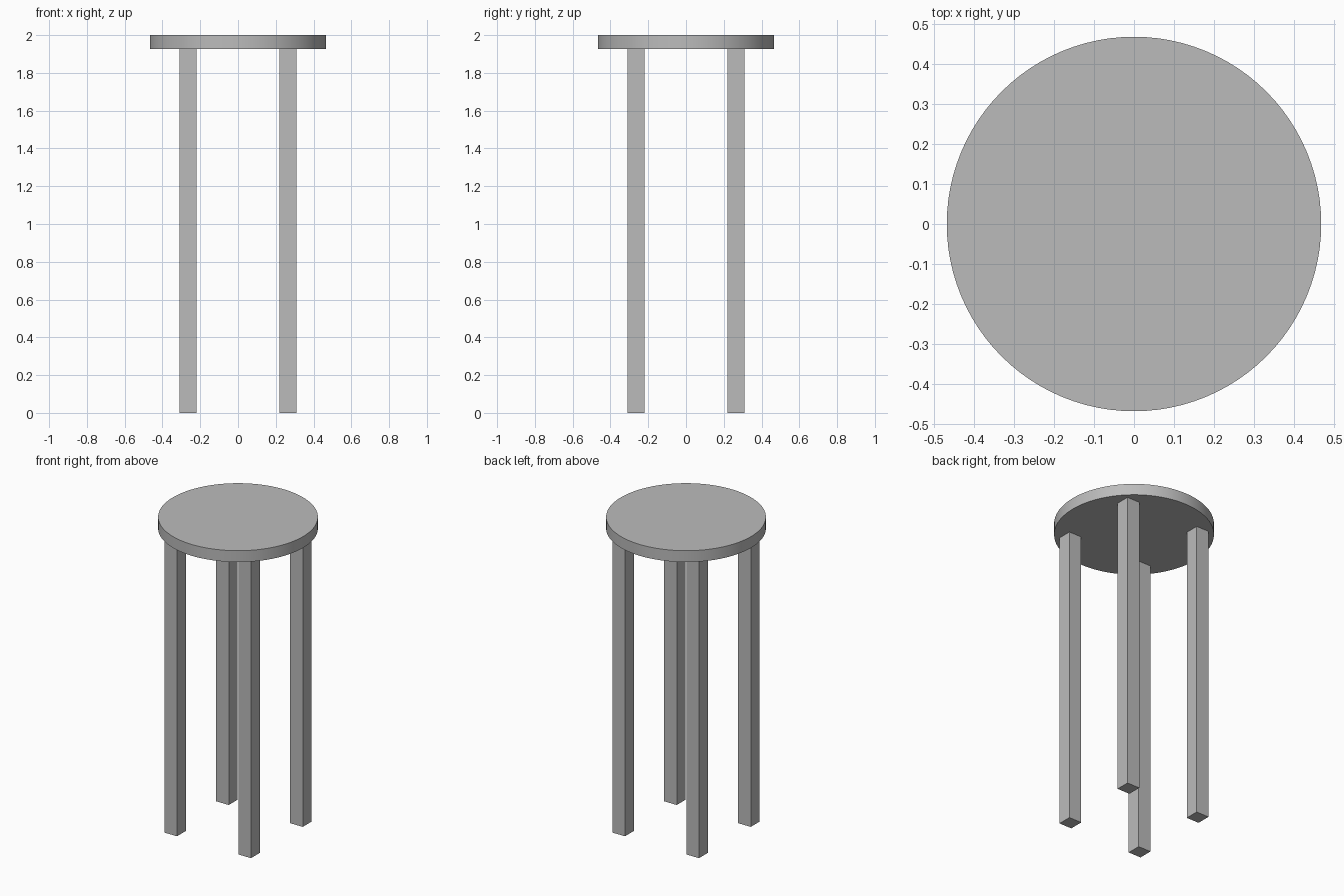
import bpy
import math

default = bpy.data.objects.get("Cube")
if default:
    bpy.data.objects.remove(default, do_unlink=True)

HEIGHT = 2.0
SEAT_RADIUS = 0.467
SEAT_THICK = 0.073
LEG_WIDTH = 0.09
LEG_OFFSET = 0.264
leg_height = HEIGHT - SEAT_THICK

grey = bpy.data.materials.new("plain grey")
grey.use_nodes = True
colour = (0.5, 0.5, 0.5, 1.0)
grey.diffuse_color = colour
grey.node_tree.nodes["Principled BSDF"].inputs["Base Color"].default_value = colour


def finish(name):
    obj = bpy.context.object
    obj.name = name
    obj.data.name = name
    obj.data.materials.append(grey)
    return obj


# Round seat with a smooth rim and sharp edges
bpy.ops.mesh.primitive_cylinder_add(
    vertices=96, radius=SEAT_RADIUS, depth=SEAT_THICK,
    location=(0, 0, HEIGHT - SEAT_THICK / 2))
finish("seat")
bpy.ops.object.shade_smooth_by_angle(angle=math.radians(30))

# Four straight square legs
for y_name, y_side in (("front", -1), ("back", 1)):
    for x_name, x_side in (("left", 1), ("right", -1)):
        bpy.ops.mesh.primitive_cube_add(
            size=1, location=(x_side * LEG_OFFSET, y_side * LEG_OFFSET, leg_height / 2))
        leg = finish(f"{y_name}_{x_name}_leg")
        leg.scale = (LEG_WIDTH, LEG_WIDTH, leg_height)
        bpy.ops.object.transform_apply(location=False, rotation=False, scale=True)
